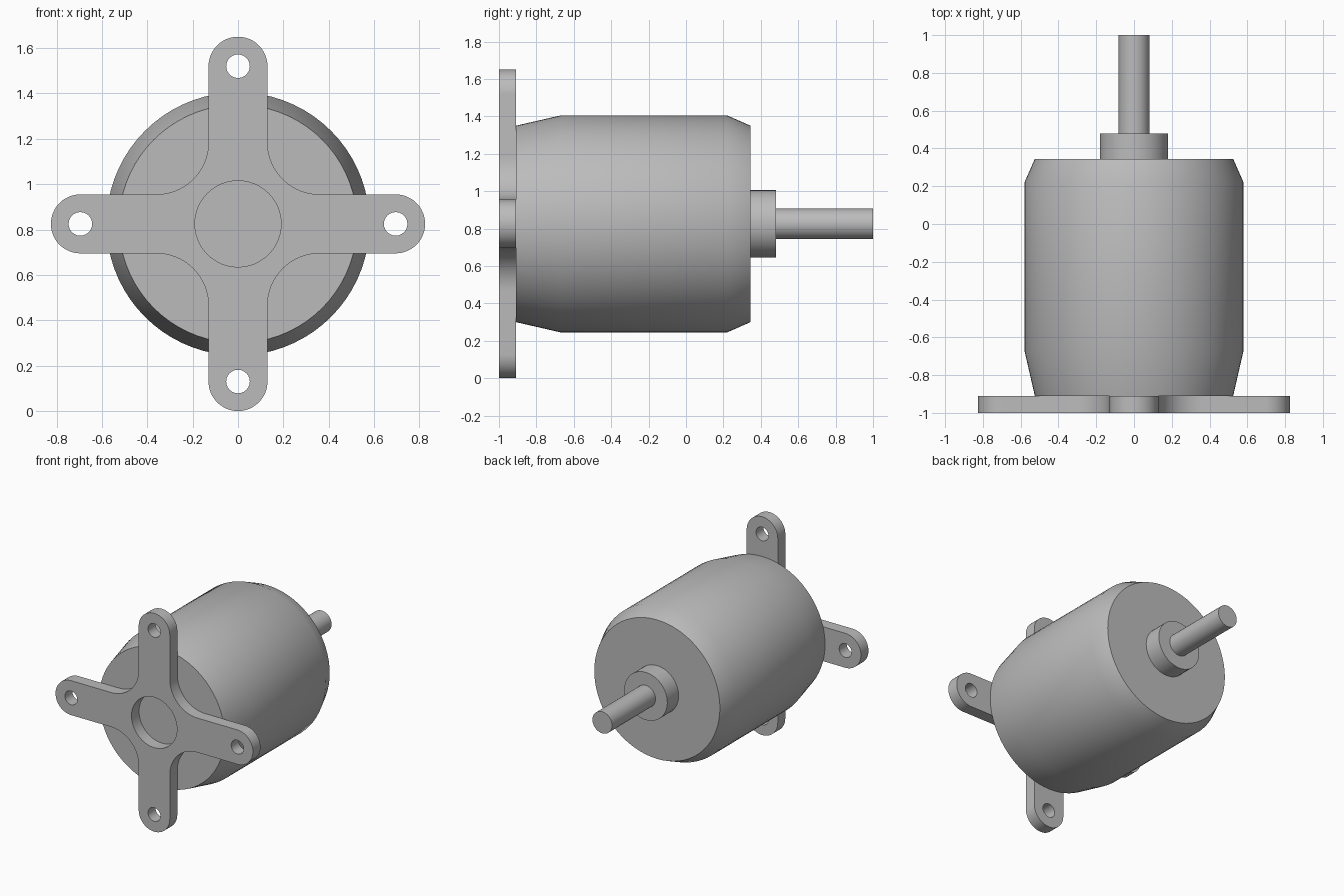
import bpy, bmesh
from math import sin, cos, pi, radians
from mathutils import Matrix, Vector

if "Cube" in bpy.data.objects:
    bpy.data.objects.remove(bpy.data.objects["Cube"])

AXIS_Z = 0.825   # height of the shaft axis

metal = bpy.data.materials.new("grey metal")
metal.use_nodes = True
GREY = (0.5, 0.5, 0.5, 1)
metal.diffuse_color = GREY
metal.node_tree.nodes["Principled BSDF"].inputs["Base Color"].default_value = GREY


def finish(bm, name):
    """Turn a bmesh into a smooth-shaded object with sharp rims."""
    bmesh.ops.recalc_face_normals(bm, faces=bm.faces)
    mesh = bpy.data.meshes.new(name)
    bm.to_mesh(mesh)
    bm.free()
    mesh.materials.append(metal)
    obj = bpy.data.objects.new(name, mesh)
    bpy.context.collection.objects.link(obj)
    bpy.ops.object.select_all(action='DESELECT')
    obj.select_set(True)
    bpy.context.view_layer.objects.active = obj
    bpy.ops.object.shade_smooth_by_angle(angle=radians(30))
    return obj


def turned(name, profile, sides=72):
    """Solid of revolution about the shaft axis from (y, radius) points."""
    bm = bmesh.new()
    rings = [[bm.verts.new((r * cos(2 * pi * i / sides), y,
                            AXIS_Z + r * sin(2 * pi * i / sides)))
              for i in range(sides)] for y, r in profile]
    for a, b in zip(rings, rings[1:]):
        for i in range(sides):
            j = (i + 1) % sides
            bm.faces.new((a[i], a[j], b[j], b[i]))
    bm.faces.new(rings[0])
    bm.faces.new(rings[-1])
    return finish(bm, name)


def arc(cx, cy, r, start, end, steps):
    angles = [radians(start + (end - start) * i / steps) for i in range(steps + 1)]
    return [Vector((cx + r * cos(a), cy + r * sin(a), 0)) for a in angles]


# Motor parts along the axis
turned("motor_body", [(-0.91, 0.525), (-0.67, 0.58), (0.22, 0.58), (0.345, 0.525)])
turned("bearing_boss", [(0.34, 0.18), (0.48, 0.18)], 48)
turned("output_shaft", [(0.47, 0.082), (1.0, 0.082)], 32)

# Cross-shaped bracket: rounded arm tips joined by concave fillets
ARM, TIP, FILLET = 0.13, 0.695, 0.23
corner = ARM + FILLET
quarter = arc(TIP, 0, ARM, -90, 90, 24) + arc(corner, corner, FILLET, 270, 180, 16)
turns = [Matrix.Rotation(k * pi / 2, 4, 'Z') for k in range(4)]
loops = [[t @ p for t in turns for p in quarter]]
loops.append(arc(0, 0, 0.19, 0, 360, 48)[:-1])
loops += [arc(*(t @ Vector((TIP, 0, 0))).xy, 0.052, 0, 360, 24)[:-1] for t in turns]

# Filled outline with the centre bore and screw holes left open
curve = bpy.data.curves.new("bracket_outline", 'CURVE')
curve.dimensions = '2D'
curve.fill_mode = 'BOTH'
curve.extrude = 0.045
for loop in loops:
    spline = curve.splines.new('POLY')
    spline.points.add(len(loop) - 1)
    for point, p in zip(spline.points, loop):
        point.co = (p.x, p.y, 0, 1)
    spline.use_cyclic_u = True
outline = bpy.data.objects.new("bracket_outline", curve)
bpy.context.collection.objects.link(outline)
bpy.context.view_layer.update()

bm = bmesh.new()
evaluated = outline.evaluated_get(bpy.context.evaluated_depsgraph_get())
bm.from_mesh(evaluated.to_mesh())
evaluated.to_mesh_clear()
bpy.data.objects.remove(outline)
bmesh.ops.remove_doubles(bm, verts=bm.verts, dist=0.0005)
bm.transform(Matrix.Translation((0, -0.955, AXIS_Z)) @ Matrix.Rotation(pi / 2, 4, 'X'))
finish(bm, "mounting_bracket")
